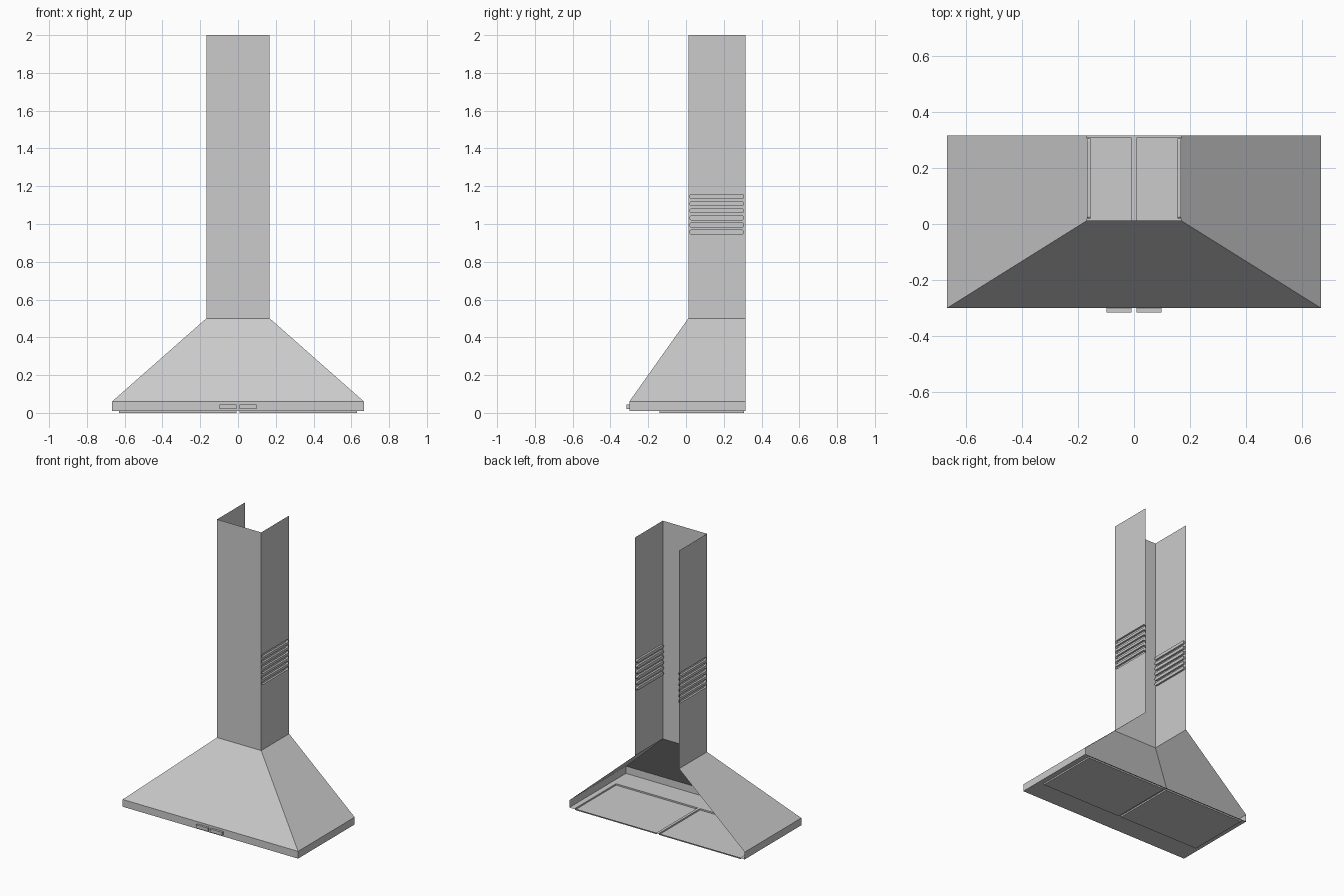
import bpy, bmesh, math
from mathutils import Vector

if "Cube" in bpy.data.objects:
    bpy.data.objects.remove(bpy.data.objects["Cube"])

W, FRONT, BACK = 0.667, -0.30, 0.315      # canopy footprint
CW, CF = 0.168, 0.012                     # chimney half width and front
RIM0, RIM1, NECK, TOP = 0.01, 0.06, 0.5, 2.0


def finish(bm, name):
    mesh = bpy.data.meshes.new(name)
    bm.to_mesh(mesh)
    bm.free()
    obj = bpy.data.objects.new(name, mesh)
    bpy.context.collection.objects.link(obj)
    return obj


def rect(x0, x1, y0, y1, r=0.0, n=3):
    """Rectangle outline, with rounded corners when r > 0."""
    if r == 0:
        return [(x0, y0), (x1, y0), (x1, y1), (x0, y1)]
    pts = []
    corners = [(x0 + r, y0 + r), (x1 - r, y0 + r), (x1 - r, y1 - r), (x0 + r, y1 - r)]
    for k, (cx, cy) in enumerate(corners):
        for i in range(n + 1):
            a = math.pi + (k + i / n) * math.pi / 2
            pts.append((cx + r * math.cos(a), cy + r * math.sin(a)))
    return pts


def pressed_sheet(name, outer, pockets, depth, place, outward):
    """Thin sheet with pockets pressed into it; place(u, v, w) maps to 3D."""
    bm = bmesh.new()
    edges = []

    def loop(pts, w=0.0):
        return [bm.verts.new(place(u, v, w)) for u, v in pts]

    def ring(vs):
        return [bm.edges.new((a, b)) for a, b in zip(vs, vs[1:] + vs[:1])]

    rims = [loop(p) for p in pockets]
    for vs in [loop(outer)] + rims:
        edges += ring(vs)
    bmesh.ops.triangle_fill(bm, edges=edges, use_beauty=True, normal=Vector(outward))
    for pts, a in zip(pockets, rims):
        b = loop(pts, depth)
        for i in range(len(a)):
            j = (i + 1) % len(a)
            bm.faces.new((a[i], a[j], b[j], b[i]))
        bm.faces.new(b)
    bmesh.ops.recalc_face_normals(bm, faces=bm.faces[:])
    big = max(bm.faces, key=lambda f: abs(f.normal.dot(Vector(outward))) * f.calc_area())
    if big.normal.dot(Vector(outward)) < 0:
        bmesh.ops.reverse_faces(bm, faces=bm.faces[:])
    return finish(bm, name)


def open_loft(name, sections):
    """Skin between open polylines stacked upward."""
    bm = bmesh.new()
    rows = [[bm.verts.new(p) for p in s] for s in sections]
    for lo, hi in zip(rows, rows[1:]):
        for i in range(len(lo) - 1):
            bm.faces.new((lo[i], lo[i + 1], hi[i + 1], hi[i]))
    return finish(bm, name)


def box(name, x0, x1, y0, y1, z0, z1):
    bm = bmesh.new()
    bmesh.ops.create_cube(bm, size=1)
    for v in bm.verts:
        v.co = ((x0 + x1) / 2 + v.co.x * (x1 - x0),
                (y0 + y1) / 2 + v.co.y * (y1 - y0),
                (z0 + z1) / 2 + v.co.z * (z1 - z0))
    return finish(bm, name)


def u_section(w, front, z):
    return [(-w, BACK, z), (-w, front, z), (w, front, z), (w, BACK, z)]


# Canopy: vertical rim and sloped sides, open at the back
open_loft("canopy", [u_section(W, FRONT, RIM0), u_section(W, FRONT, RIM1),
                     u_section(CW, CF, NECK)])

# Chimney front sheet
open_loft("chimney_front", [[(-CW, CF, z), (CW, CF, z)] for z in (NECK, TOP)])

# Chimney sides with six pressed vent slots each
slots = [rect(0.02, 0.305, z - 0.0105, z + 0.0105, 0.009)
         for z in (0.957 + 0.0377 * i for i in range(6))]
for side, label in ((-1, "left"), (1, "right")):
    pressed_sheet("chimney_side_" + label, rect(CF, BACK, NECK, TOP), slots, 0.013,
                  lambda u, v, w, s=side: (s * (CW - w), u, v), (side, 0, 0))

# Underside with two filter panels pressed downward
filters = [rect(-0.63, -0.009, -0.14, 0.307), rect(0.009, 0.63, -0.14, 0.307)]
pressed_sheet("underside_filters", rect(-W, W, FRONT, BACK), filters, RIM0,
              lambda u, v, w: (u, v, RIM0 - w), (0, 0, -1))

# Control buttons on the front rim
for side, label in ((-1, "left"), (1, "right")):
    xs = sorted((side * 0.009, side * 0.098))
    box("button_" + label, xs[0], xs[1], -0.315, FRONT, 0.021, 0.044)
